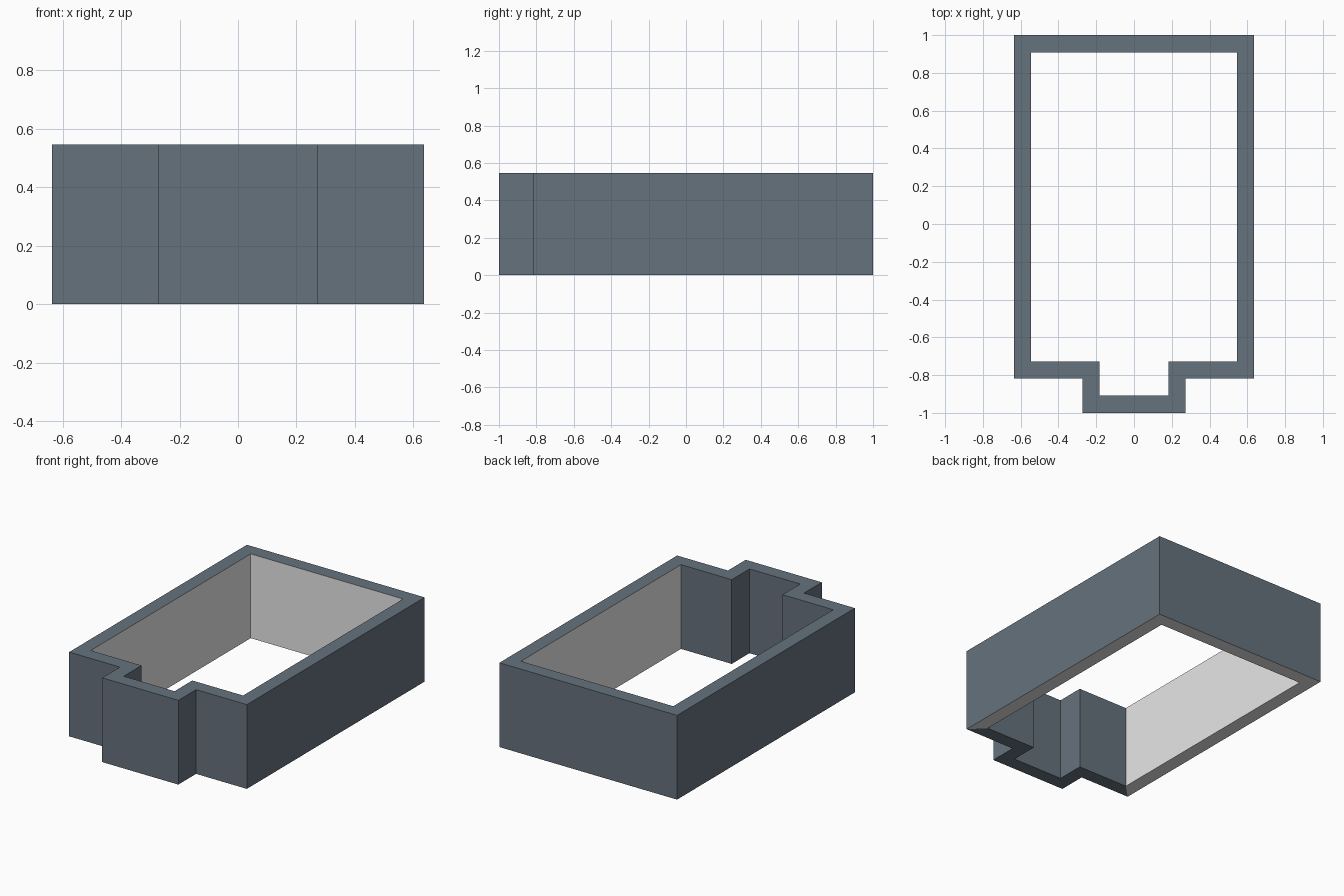
import bpy
import bmesh

UNIT = 1 / 11  # wall thickness, the module of the whole plan
HEIGHT = 6 * UNIT


def make_material(name, colour):
    mat = bpy.data.materials.new(name)
    mat.use_nodes = True
    mat.diffuse_color = colour
    mat.node_tree.nodes["Principled BSDF"].inputs["Base Color"].default_value = colour
    return mat


def mirrored_loop(half):
    """Close a half plan across x = 0, counter-clockwise from the front."""
    return half + [(-x, y) for x, y in reversed(half)]


def add_ring(bm, plan, z):
    return [bm.verts.new((x * UNIT, y * UNIT, z)) for x, y in plan]


cube = bpy.data.objects.get("Cube")
if cube:
    bpy.data.objects.remove(cube, do_unlink=True)

slate = make_material("slate blue grey", (0.133, 0.168, 0.205, 1))
plain = make_material("light grey", (0.8, 0.8, 0.8, 1))

# Plans of the outer and inner wall faces, with the front bay
outer = mirrored_loop([(3, -11), (3, -9), (7, -9), (7, 11)])
inner = mirrored_loop([(2, -10), (2, -8), (6, -8), (6, 10)])

bm = bmesh.new()
outer_low, outer_top = add_ring(bm, outer, 0), add_ring(bm, outer, HEIGHT)
inner_low, inner_top = add_ring(bm, inner, 0), add_ring(bm, inner, HEIGHT)

# One mitred wall per plan segment
count = len(outer)
for i in range(count):
    j = (i + 1) % count
    bm.faces.new((outer_low[i], outer_low[j], outer_top[j], outer_top[i]))
    bm.faces.new((outer_top[i], outer_top[j], inner_top[j], inner_top[i]))
    inside = bm.faces.new((inner_top[i], inner_top[j], inner_low[j], inner_low[i]))
    under = bm.faces.new((inner_low[i], inner_low[j], outer_low[j], outer_low[i]))
    # Side and back walls are light grey inside and underneath
    reaches_back = max(outer[i][1], outer[j][1]) > 0
    for face in (inside, under):
        face.material_index = int(reaches_back)

mesh = bpy.data.meshes.new("room_walls")
bm.to_mesh(mesh)
bm.free()
mesh.materials.append(slate)
mesh.materials.append(plain)
walls = bpy.data.objects.new("room_walls", mesh)
bpy.context.collection.objects.link(walls)
